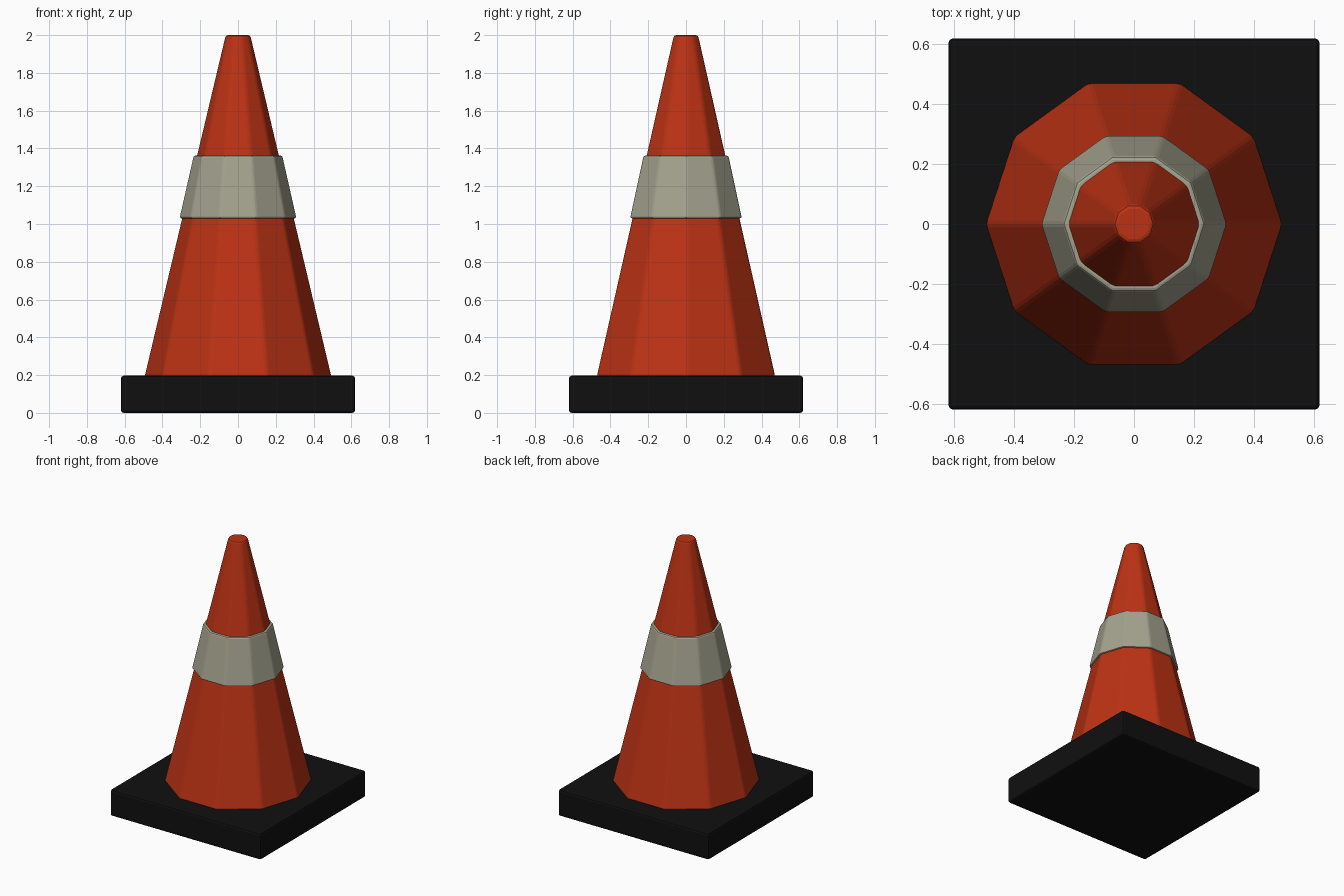
import bpy

if "Cube" in bpy.data.objects:
    bpy.data.objects.remove(bpy.data.objects["Cube"])


def material(name, rgb):
    m = bpy.data.materials.new(name)
    m.diffuse_color = (*rgb, 1.0)
    m.use_nodes = True
    m.node_tree.nodes["Principled BSDF"].inputs["Base Color"].default_value = m.diffuse_color
    return m


orange = material("cone orange", (0.5, 0.032, 0.007))
grey = material("band warm grey", (0.37, 0.36, 0.27))
black = material("base black", (0.005, 0.005, 0.005))


def finish(obj, name, mat, bevel):
    obj.name = name
    obj.data.materials.append(mat)
    mod = obj.modifiers.new("soft_edges", 'BEVEL')
    mod.width = bevel
    mod.segments = 2
    mod.limit_method = 'ANGLE'
    mod.angle_limit = 0.3


def frustum(name, r_low, r_high, z_low, z_high, mat, bevel):
    # ten sides, with a corner on the x axis
    bpy.ops.mesh.primitive_cone_add(vertices=10, radius1=r_low, radius2=r_high,
                                    depth=z_high - z_low,
                                    location=(0, 0, (z_low + z_high) / 2))
    obj = bpy.context.object
    # put the first corner on +x
    for v in obj.data.vertices:
        v.co.x, v.co.y = v.co.y, -v.co.x
    finish(obj, name, mat, bevel)


# square rubber base
bpy.ops.mesh.primitive_cube_add(size=1, location=(0, 0, 0.0985))
base = bpy.context.object
for v in base.data.vertices:
    v.co.x *= 1.24
    v.co.y *= 1.24
    v.co.z *= 0.197
finish(base, "base", black, 0.015)

# cone body and its raised band
frustum("cone_body", 0.497, 0.067, 0.19, 2.0, orange, 0.013)
frustum("reflective_band", 0.311, 0.236, 1.03, 1.362, grey, 0.01)
